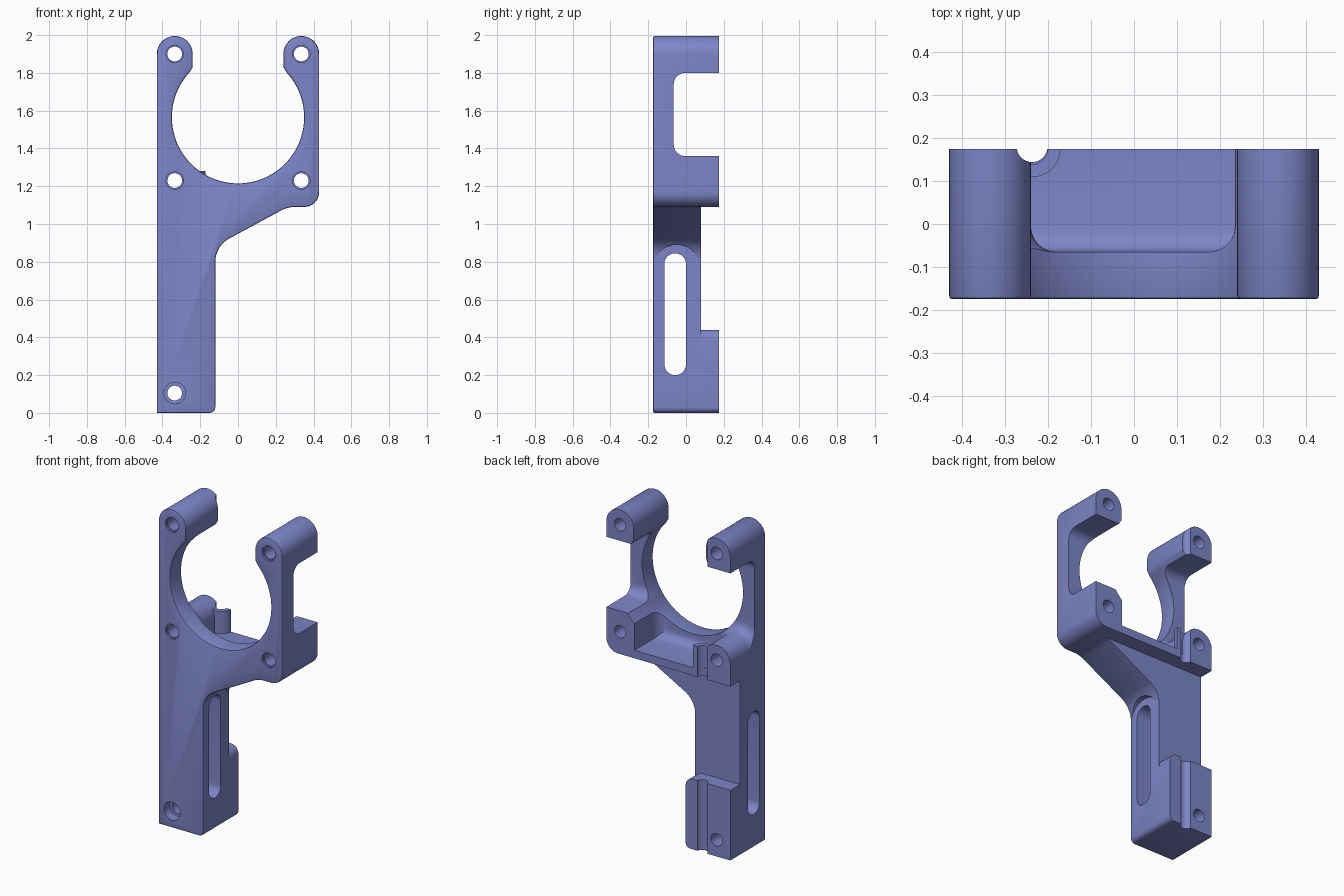
import bpy, bmesh, math

if "Cube" in bpy.data.objects:
    bpy.data.objects.remove(bpy.data.objects["Cube"])

BACK, FRONT = 0.175, -0.175


def arc(cx, cy, r, a0, a1, n=12):
    """Points on an arc, angles in degrees."""
    return [(cx + r * math.cos(math.radians(a0 + (a1 - a0) * i / n)),
             cy + r * math.sin(math.radians(a0 + (a1 - a0) * i / n))) for i in range(n + 1)]


def prism(name, pts, axis, lo, hi, bevel=0, segments=2):
    """Extrude a 2D profile along an axis; optionally round the rim at the low end."""
    place = {'x': lambda p, d: (d, p[0], p[1]),
             'y': lambda p, d: (p[0], d, p[1]),
             'z': lambda p, d: (p[0], p[1], d)}[axis]
    bm = bmesh.new()
    a = [bm.verts.new(place(p, lo)) for p in pts]
    b = [bm.verts.new(place(p, hi)) for p in pts]
    low = bm.faces.new(a)
    bm.faces.new(b[::-1])
    for i in range(len(pts)):
        j = (i + 1) % len(pts)
        bm.faces.new((a[i], b[i], b[j], a[j]))
    bmesh.ops.recalc_face_normals(bm, faces=bm.faces)
    if bevel:
        bmesh.ops.bevel(bm, geom=list(low.edges), offset=bevel, segments=segments,
                        profile=0.5, affect='EDGES', clamp_overlap=False)
    me = bpy.data.meshes.new(name)
    bm.to_mesh(me)
    bm.free()
    ob = bpy.data.objects.new(name, me)
    bpy.context.collection.objects.link(ob)
    return ob


def cut(body, cutter):
    """Subtract the cutter from the body and discard it."""
    cutter.hide_render = True
    m = body.modifiers.new("cut", 'BOOLEAN')
    m.operation, m.solver, m.object = 'DIFFERENCE', 'EXACT', cutter
    bpy.context.view_layer.objects.active = body
    bpy.ops.object.modifier_apply(modifier=m.name)
    bpy.data.objects.remove(cutter)


def circle(cx, cy, r, n=32):
    return arc(cx, cy, r, 0, 360, n)[:-1]


# Bracket outline: leg, sloped underside, two rounded arms, open ring
outline = ([(-0.43, 0)] + arc(-0.15, 0.03, 0.03, -90, 0, 5)
           + arc(0.02, 0.80, 0.14, 180, 116.57, 10)
           + arc(0.30, 0.94, 0.15, 116.57, 90, 5)
           + arc(0.35, 1.17, 0.08, -90, 0, 10)
           + arc(0.335, 1.9, 0.095, 0, 180, 24) + [(0.24, 1.83)]
           + arc(0, 1.565, 0.35, 42.6, -222.6, 72)
           + [(-0.24, 1.83)] + arc(-0.335, 1.9, 0.095, 0, 180, 24))
body = prism("bracket_body", outline, 'y', FRONT, BACK, 0.008)

# Rear pocket that leaves a front plate, four posts and a thin shelf
pocket = ([(0.6, 1.36)] + arc(0.295, 1.30, 0.06, 90, 180, 6)
          + [(0.235, 1.14), (-0.24, 1.14)]
          + arc(-0.335, 1.23, 0.095, 0, 180, 16)
          + [(-0.6, 1.23), (-0.6, 1.80), (0.6, 1.80)])
cut(body, prism("pocket_cutter", pocket, 'y', -0.065, 0.4, 0.06, 6))

# Rear relief between the shelf and the foot block
relief = ([(-0.6, 0.44)] + arc(-0.17, 0.39, 0.05, 90, 0, 6)
          + [(0.6, 0.39), (0.6, 1.09), (-0.6, 1.09)])
cut(body, prism("relief_cutter", relief, 'y', 0.08, 0.4))

# Arched clearance around the slot, under the slope
cut(body, prism("arch_cutter", arc(-0.05, 0.765, 0.125, 0, 180, 24), 'x', -0.1199, 0.2))

# Long slot through the leg
slot = arc(-0.0575, 0.7875, 0.0575, 0, 180, 16) + arc(-0.0575, 0.2575, 0.0575, 180, 360, 16)
cut(body, prism("slot_cutter", slot, 'x', -0.6, 0.1))

# Vertical rod groove along the back
cut(body, prism("groove_cutter", circle(-0.237, 0.18, 0.036), 'z', -0.1, 2.1))

# Screw holes with slightly wider mouths
for x, z, mouth, depth in [(-0.335, 1.9, 0.046, 0.012), (0.335, 1.9, 0.046, 0.012),
                           (-0.335, 1.23, 0.046, 0.012), (0.335, 1.23, 0.046, 0.012),
                           (-0.335, 0.105, 0.057, 0.06)]:
    cut(body, prism("hole_cutter", circle(x, z, 0.039), 'y', -0.4, 0.4))
    cut(body, prism("mouth_cutter", circle(x, z, mouth), 'y', -0.4, FRONT + depth))

# Half-round collar around the groove on the shelf
collar = arc(-0.237, 0.175, 0.066, 245, 360, 16) + arc(-0.237, 0.175, 0.036, 360, 245, 16)
collar_ob = prism("groove_collar", collar, 'z', 1.12, 1.28)

# Single blue finish
blue = bpy.data.materials.new("slate blue")
blue.diffuse_color = (0.205, 0.235, 0.57, 1)
blue.use_nodes = True
blue.node_tree.nodes["Principled BSDF"].inputs["Base Color"].default_value = blue.diffuse_color
for ob in (body, collar_ob):
    ob.data.materials.clear()
    ob.data.materials.append(blue)
    bpy.ops.object.select_all(action='DESELECT')
    ob.select_set(True)
    bpy.context.view_layer.objects.active = ob
    bpy.ops.object.shade_smooth_by_angle(angle=math.radians(30))
